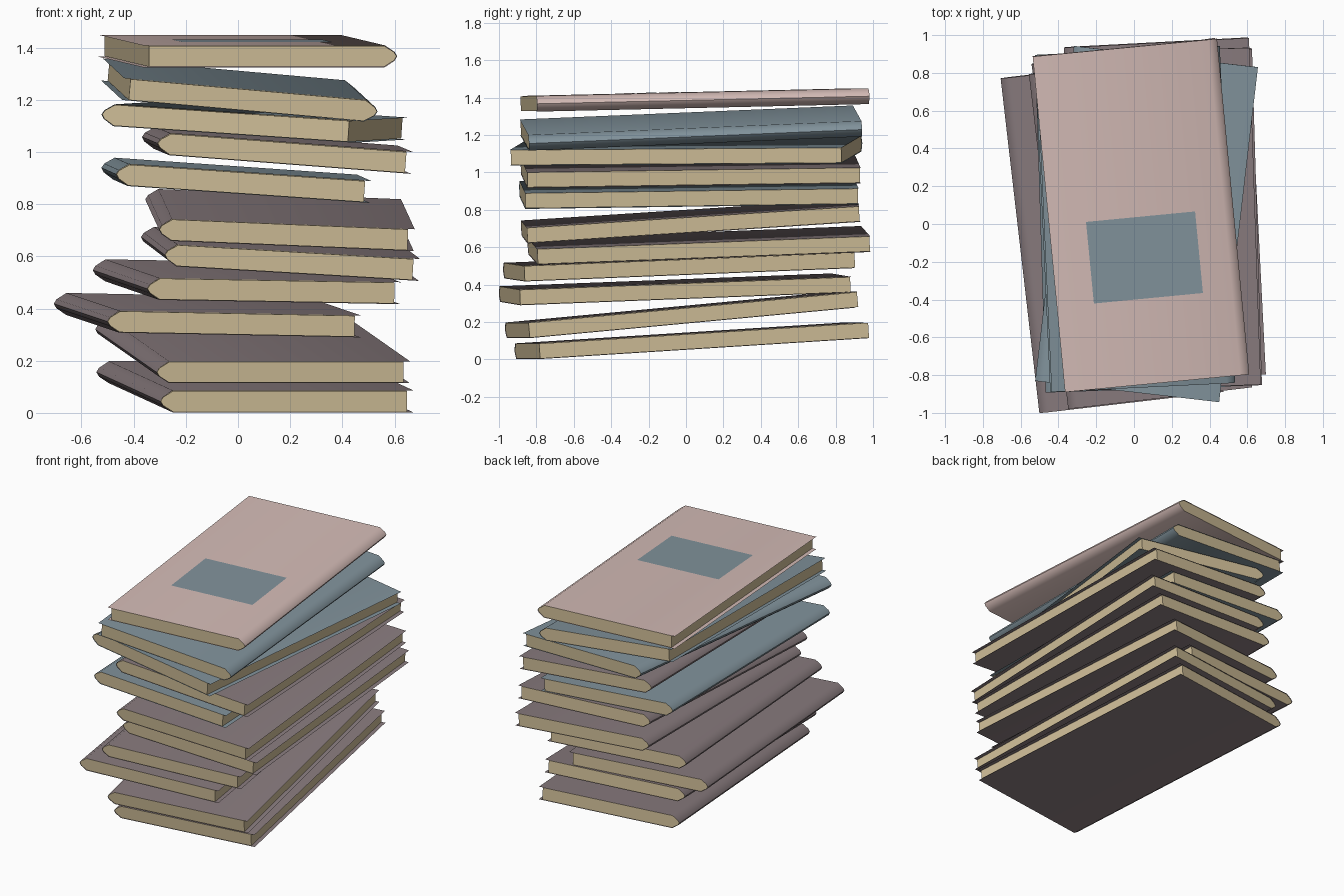
import bpy, bmesh
from math import radians
from mathutils import Matrix

if "Cube" in bpy.data.objects:
    bpy.data.objects.remove(bpy.data.objects["Cube"])

W, L, T = 0.98, 1.785, 0.084   # book width, length, thickness


def material(name, rgb):
    m = bpy.data.materials.new(name)
    m.diffuse_color = (*rgb, 1)
    m.use_nodes = True
    m.node_tree.nodes["Principled BSDF"].inputs["Base Color"].default_value = m.diffuse_color
    return m


MAUVE = material("mauve_cloth", (0.25, 0.20, 0.21))
BLUE = material("blue_cloth", (0.22, 0.29, 0.33))
PINK = material("pink_cloth", (0.66, 0.50, 0.47))
PAPER = material("paper", (0.62, 0.51, 0.31))


def extrude_profile(name, pts, length, closed, mat, matrix):
    """Sweep an x/z profile along y; closed profiles get end caps."""
    bm = bmesh.new()
    rows = [[bm.verts.new((x, y, z)) for x, z in pts] for y in (-length / 2, length / 2)]
    n = len(pts)
    for i in range(n if closed else n - 1):
        j = (i + 1) % n
        bm.faces.new((rows[0][i], rows[1][i], rows[1][j], rows[0][j]))
    if closed:
        bm.faces.new(rows[0])
        bm.faces.new(rows[1][::-1])
        bmesh.ops.recalc_face_normals(bm, faces=bm.faces)
    me = bpy.data.meshes.new(name)
    bm.to_mesh(me)
    bm.free()
    me.materials.append(mat)
    ob = bpy.data.objects.new(name, me)
    bpy.context.collection.objects.link(ob)
    ob.matrix_world = matrix
    return ob


def book(i, mat, loc, yaw, pitch, roll, side=1):
    """side = 1 puts the spine at -x, side = -1 at +x."""
    m = (Matrix.Translation(loc) @ Matrix.Rotation(radians(yaw), 4, 'Z')
         @ Matrix.Rotation(radians(pitch), 4, 'X') @ Matrix.Rotation(radians(roll), 4, 'Y'))
    s, h = -W / 2, T / 2
    spine = [(s + .048, h), (s + .01, h * .4), (s, 0), (s + .01, -h * .4), (s + .048, -h)]
    cover = [(-s, h)] + spine + [(-s, -h)]
    k = 0.002
    pages = ([(-s - .025, h - k)] + [(x + k, z * (1 - k / h)) for x, z in spine]
             + [(-s - .025, -h + k)])
    if side < 0:                      # keep winding so normals stay outward
        cover = [(-x, z) for x, z in cover][::-1]
        pages = [(-x, z) for x, z in pages][::-1]
    c = extrude_profile(f"cover_{i}", cover, L, False, mat, m)
    for ob in bpy.context.selected_objects:
        ob.select_set(False)
    c.select_set(True)
    bpy.context.view_layer.objects.active = c
    bpy.ops.object.shade_smooth_by_angle(angle=radians(60))
    extrude_profile(f"pages_{i}", pages, L - .006, True, PAPER, m)
    return m


# Stack from bottom to top: cloth, centre, yaw, pitch, roll, spine side
STACK = [
    (MAUVE, (.065, .033, .100), 7.9, 3.6, 0, 1),
    (MAUVE, (.056, -.022, .238), 7.6, 5.3, 0, 1),
    (MAUVE, (-.117, -.058, .375), 6.6, 2.2, 1.1, 1),
    (MAUVE, (.034, -.035, .503), 6.7, 2.3, 1.0, 1),
    (MAUVE, (.162, .07, .611), 2.9, 2.2, 3.4, 1),
    (MAUVE, (.16, .024, .74), 1.7, 3.7, 2.4, 1),
    (BLUE, (-.007, .016, .893), 1.8, .8, 4.0, 1),
    (MAUVE, (.15, .025, 1.008), 1.9, .8, 4.4, 1),
    (BLUE, (.065, 0, 1.117), -6.6, .4, 3.9, 1),
    (BLUE, (.007, .027, 1.235), 2.6, 2.4, 5.1, -1),
    (PINK, (.037, .046, 1.387), 5.5, 1.3, 0, -1),
]
for i, spec in enumerate(STACK, 1):
    top = book(i, *spec)

# Label on the top cover
z = T / 2 + .002
label = extrude_profile("cover_label", [(.29, z), (-.29, z)], .434, False, BLUE,
                        top @ Matrix.Translation((-.003, -.223, 0)))
